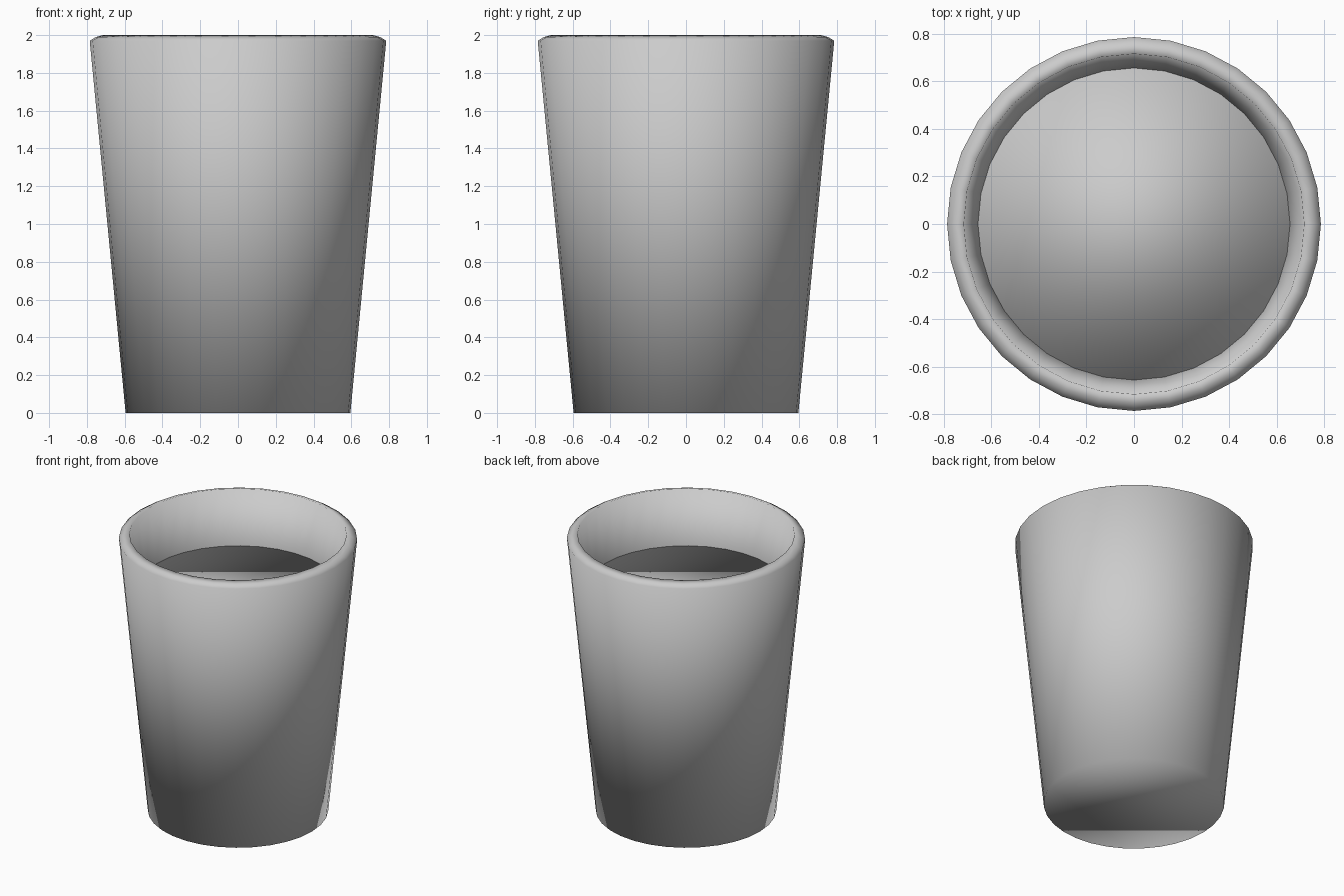
import bpy
import bmesh
from math import cos, sin, tau

default_cube = bpy.data.objects.get("Cube")
if default_cube:
    bpy.data.objects.remove(default_cube, do_unlink=True)

SIDES = 32

grey = bpy.data.materials.new("plain grey")
grey.use_nodes = True
grey.diffuse_color = (0.6, 0.6, 0.6, 1)
grey.node_tree.nodes["Principled BSDF"].inputs["Base Color"].default_value = (0.6, 0.6, 0.6, 1)


def lathe(name, profile):
    """Spin (radius, height) points about z and cap both ends with one face."""
    bm = bmesh.new()
    rings = [[bm.verts.new((r * cos(tau * i / SIDES), r * sin(tau * i / SIDES), z))
              for i in range(SIDES)] for r, z in profile]
    for low, high in zip(rings, rings[1:]):
        for i in range(SIDES):
            j = (i + 1) % SIDES
            bm.faces.new((low[i], low[j], high[j], high[i]))
    bm.faces.new(rings[0][::-1])
    bm.faces.new(rings[-1])
    for face in bm.faces:
        face.smooth = True
    mesh = bpy.data.meshes.new(name)
    bm.to_mesh(mesh)
    bm.free()
    mesh.materials.append(grey)
    obj = bpy.data.objects.new(name, mesh)
    bpy.context.collection.objects.link(obj)
    return obj


# Cup: outer wall, rounded rim, inner wall and inner floor
lathe("cup", [(0.595, 0), (0.785, 1.97), (0.752, 1.99), (0.715, 2.0),
              (0.655, 1.61), (0.43, 0.15)])

# Drink: solid plug filling the cup, its softly shaded top showing inside
lathe("drink", [(0.428, 0.16), (0.656, 1.612)])
